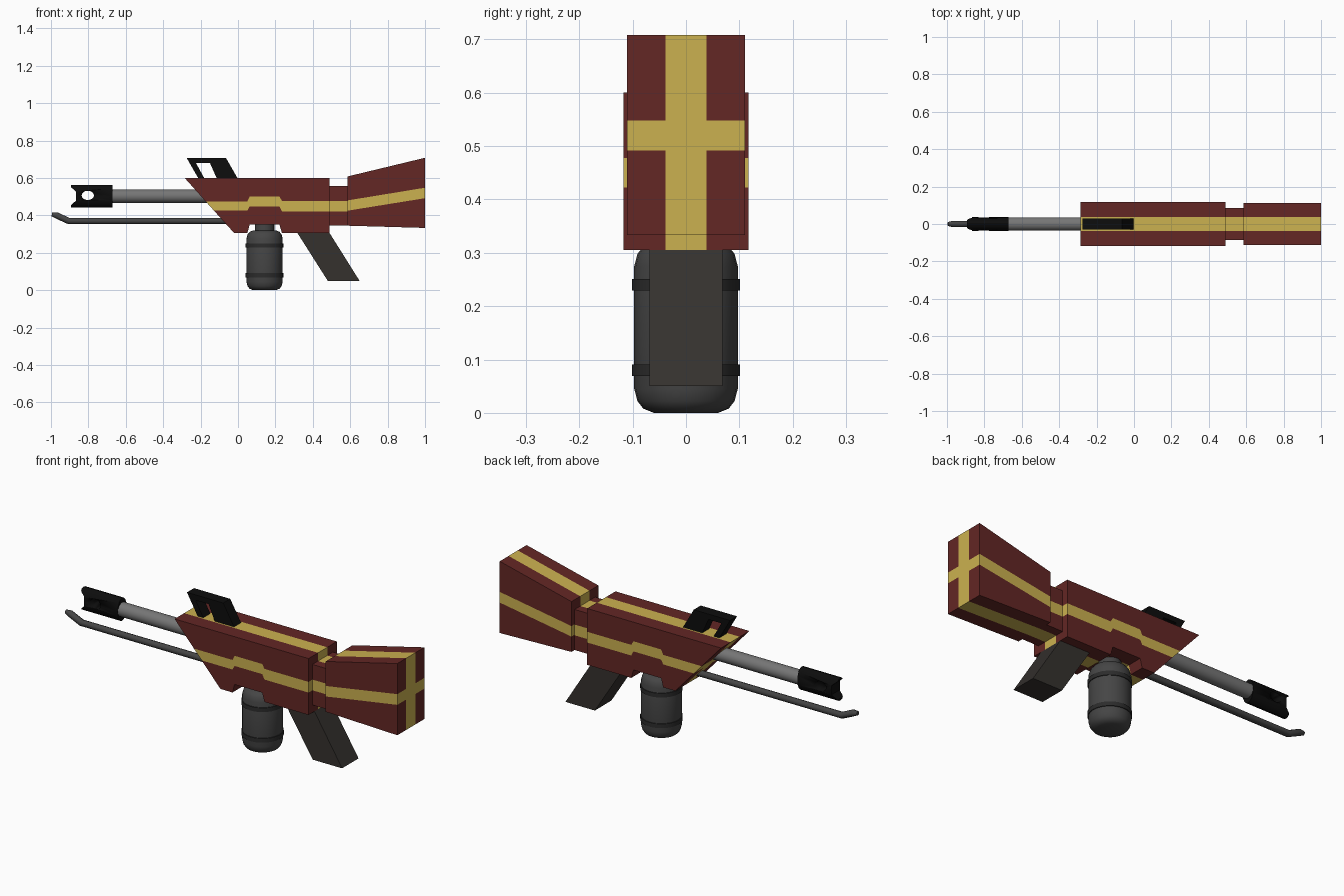
import bpy, bmesh, math
from mathutils import Vector, Matrix

if "Cube" in bpy.data.objects:
    bpy.data.objects.remove(bpy.data.objects["Cube"])


def material(name, rgb):
    m = bpy.data.materials.new(name)
    m.diffuse_color = (*rgb, 1)
    m.use_nodes = True
    m.node_tree.nodes["Principled BSDF"].inputs["Base Color"].default_value = m.diffuse_color
    return m


RED = material("dark_red", (0.125, 0.02, 0.018))
GOLD = material("gold", (0.60, 0.44, 0.08))
BLACK = material("black", (0.004, 0.004, 0.004))
DARK = material("dark_grey", (0.06, 0.06, 0.06))
BAND = material("band_grey", (0.025, 0.025, 0.025))
GRIP = material("grip_brown", (0.035, 0.031, 0.027))
STEEL = material("steel", (0.18, 0.18, 0.18))


def finish(bm, name, mats, smooth=False):
    bmesh.ops.recalc_face_normals(bm, faces=bm.faces)
    me = bpy.data.meshes.new(name)
    bm.to_mesh(me)
    bm.free()
    for m in mats:
        me.materials.append(m)
    ob = bpy.data.objects.new(name, me)
    bpy.context.collection.objects.link(ob)
    if smooth:
        for p in me.polygons:
            p.use_smooth = True
        me.set_sharp_from_angle(angle=math.radians(35))
    return ob


def striped_block(name, columns, half_width, stripe=0.038):
    """Loft of columns, each with four (x, z) levels; the middle bands are gold."""
    bm = bmesh.new()
    ys = (-half_width, -stripe, stripe, half_width)
    cache = {}

    def v(i, j, k):
        if (i, j, k) not in cache:
            x, z = columns[i][k]
            cache[i, j, k] = bm.verts.new((x, ys[j], z))
        return cache[i, j, k]

    def quad(a, b, c, d, gold):
        bm.faces.new([v(*p) for p in (a, b, c, d)]).material_index = int(gold)

    last = len(columns) - 1
    for i in range(last):
        for n in range(3):
            for e in (0, 3):
                quad((i, e, n), (i + 1, e, n), (i + 1, e, n + 1), (i, e, n + 1), n == 1)
                quad((i, n, e), (i + 1, n, e), (i + 1, n + 1, e), (i, n + 1, e), n == 1)
    for i in (0, last):
        for j in range(3):
            for k in range(3):
                quad((i, j, k), (i, j + 1, k), (i, j + 1, k + 1), (i, j, k + 1), 1 in (j, k))
    return finish(bm, name, [RED, GOLD])


def column(x, *levels):
    return [(x, z) for z in levels]


def plate(name, profile, half_width, mat):
    """Side profile in x, z extruded across y."""
    bm = bmesh.new()
    face = bm.faces.new([bm.verts.new((x, -half_width, z)) for x, z in profile])
    ext = bmesh.ops.extrude_face_region(bm, geom=[face])["geom"]
    bmesh.ops.translate(bm, vec=(0, 2 * half_width, 0),
                        verts=[g for g in ext if isinstance(g, bmesh.types.BMVert)])
    return finish(bm, name, [mat])


def cylinder(name, a, b, radius, mat, sides=24, scale=(1, 1, 1)):
    a, b = Vector(a), Vector(b)
    rot = (b - a).to_track_quat('Z', 'Y').to_matrix().to_4x4()
    bm = bmesh.new()
    bmesh.ops.create_cone(bm, cap_ends=True, segments=sides, radius1=radius, radius2=radius,
                          depth=(b - a).length,
                          matrix=Matrix.Diagonal((*scale, 1)) @ rot)
    bmesh.ops.translate(bm, vec=(a + b) / 2, verts=bm.verts)
    return finish(bm, name, [mat], True)


def lathe(name, profile, x, mat, sides=24):
    """Radius, z profile spun around a vertical axis at x."""
    bm = bmesh.new()
    vs = [bm.verts.new((x + r, 0, z)) for r, z in profile]
    edges = [bm.edges.new(p) for p in zip(vs, vs[1:])]
    bmesh.ops.spin(bm, geom=vs + edges, cent=(x, 0, 0), axis=(0, 0, 1),
                   angle=math.tau, steps=sides)
    bmesh.ops.remove_doubles(bm, verts=bm.verts, dist=1e-5)
    return finish(bm, name, [mat], True)


def cut(target, cutter):
    mod = target.modifiers.new(cutter.name, 'BOOLEAN')
    mod.operation = 'DIFFERENCE'
    mod.solver = 'EXACT'
    mod.object = cutter
    cutter.hide_render = True
    cutter.display_type = 'WIRE'


# Receiver, neck and shoulder stock with gold stripes
striped_block("body", [
    [(-0.02, 0.305), (-0.128, 0.425), (-0.173, 0.475), (-0.285, 0.60)],
    column(0.05, 0.305, 0.425, 0.475, 0.60),
    column(0.062, 0.35, 0.447, 0.50, 0.60),
    column(0.222, 0.35, 0.447, 0.50, 0.60),
    column(0.235, 0.305, 0.422, 0.478, 0.60),
    column(0.49, 0.305, 0.422, 0.478, 0.60)], 0.117)
striped_block("stock_neck", [column(x, 0.345, 0.422, 0.478, 0.557) for x in (0.488, 0.587)], 0.085)
striped_block("stock", [column(0.585, 0.345, 0.425, 0.48, 0.608),
                        column(1.0, 0.333, 0.492, 0.548, 0.708)], 0.111)

# Barrel and oval muzzle with side hole and notched front
cylinder("barrel", (-0.70, 0, 0.503), (-0.15, 0, 0.503), 0.036, STEEL)
muzzle = cylinder("muzzle", (-0.893, 0, 0.503), (-0.67, 0, 0.503), 0.06, BLACK, 16, (1, 0.62, 1))
cut(muzzle, cylinder("muzzle_hole_cutter", (-0.803, -0.1, 0.507), (-0.803, 0.1, 0.507),
                     0.033, BLACK, 16, (1, 1, 0.75)))
cut(muzzle, plate("muzzle_notch_cutter", [(-0.92, 0.575), (-0.866, 0.527), (-0.866, 0.479),
                                          (-0.92, 0.431)], 0.1, BLACK))

# Lower rod with upturned tip
curve = bpy.data.curves.new("lower_rod", 'CURVE')
curve.dimensions = '3D'
curve.bevel_depth = 0.017
curve.bevel_resolution = 2
curve.use_fill_caps = True
path = curve.splines.new('POLY')
path.points.add(3)
for p, (x, z, r) in zip(path.points, [(-0.03, 0.37, 1), (-0.905, 0.37, 1),
                                      (-0.97, 0.40, 1), (-0.995, 0.405, 0.6)]):
    p.co = (x, 0, z, 1)
    p.radius = r
curve.materials.append(DARK)
bpy.context.collection.objects.link(bpy.data.objects.new("lower_rod", curve))

# Open sight frame on top
plate("sight", [(-0.275, 0.708), (-0.065, 0.708), (0.0, 0.595), (-0.112, 0.595),
                (-0.15, 0.68), (-0.225, 0.68), (-0.178, 0.595), (-0.21, 0.595)], 0.029, BLACK)

# Slanted grip
plate("grip", [(0.315, 0.31), (0.48, 0.05), (0.65, 0.05), (0.487, 0.31)], 0.068, GRIP)

# Canister with neck and bands
CX = 0.142
lathe("canister", [(0, 0), (0.06, 0.0), (0.08, 0.008), (0.091, 0.022), (0.097, 0.045),
                   (0.097, 0.275), (0.091, 0.298), (0.08, 0.312), (0.06, 0.32), (0, 0.32)], CX, DARK)
cylinder("canister_neck", (CX, 0, 0.31), (CX, 0, 0.36), 0.052, DARK)
for n, z in enumerate((0.08, 0.24)):
    cylinder(f"canister_band_{n + 1}", (CX, 0, z - 0.011), (CX, 0, z + 0.011), 0.101, BAND)
